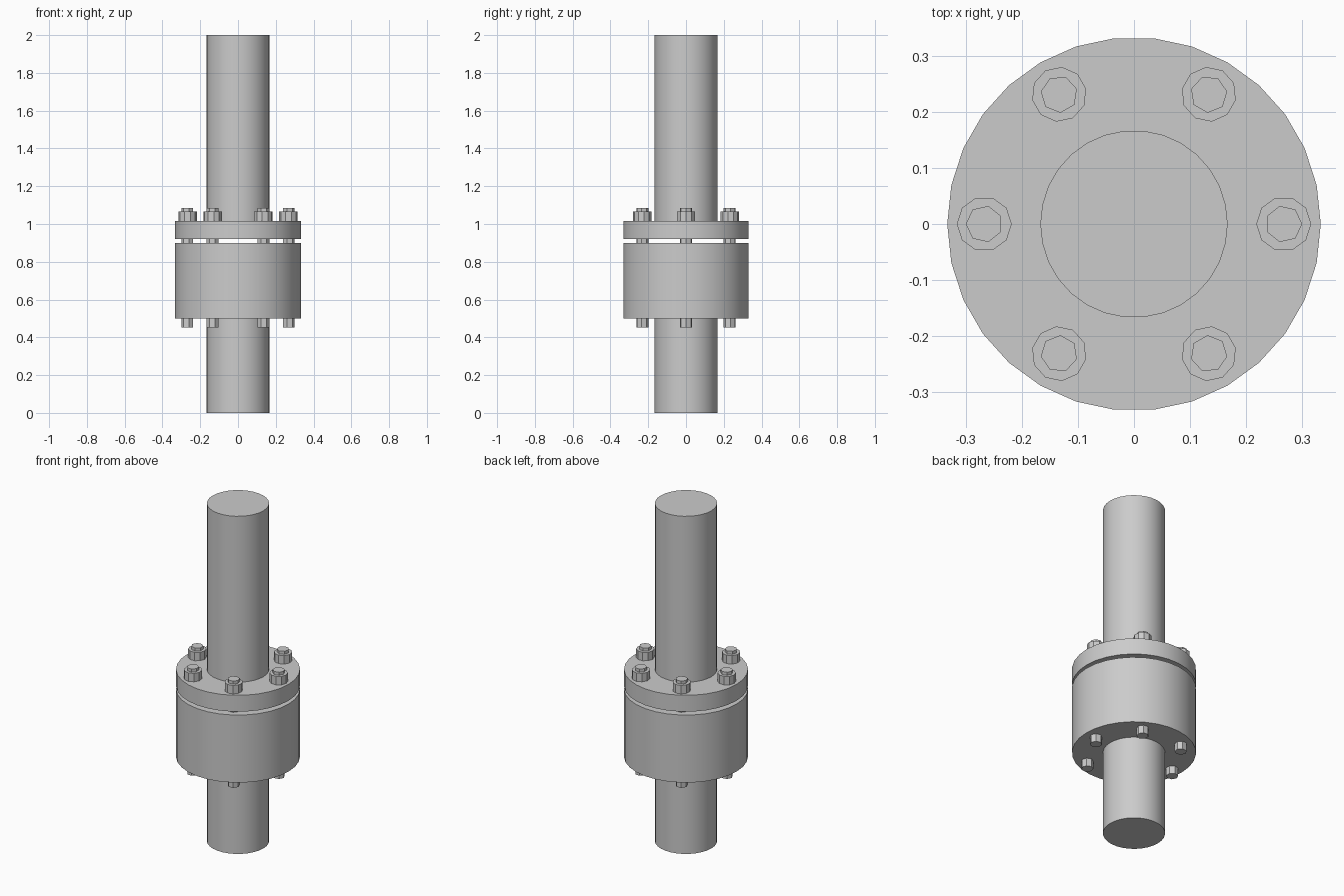
import bpy
from math import cos, sin, pi, radians

cube = bpy.data.objects.get("Cube")
if cube:
    bpy.data.objects.remove(cube, do_unlink=True)

# Single grey metal
metal = bpy.data.materials.new("grey metal")
metal.use_nodes = True
GREY = (0.6, 0.6, 0.6, 1)
metal.diffuse_color = GREY
metal.node_tree.nodes["Principled BSDF"].inputs["Base Color"].default_value = GREY


def prism(name, radius, bottom, top, sides, x=0, y=0, turn=0):
    """Capped cylinder from bottom to top, with its first corner at angle turn."""
    mesh = bpy.data.meshes.new(name)
    angles = [turn + 2 * pi * i / sides for i in range(sides)]
    verts = [(radius * cos(a), radius * sin(a), z)
             for z in (0, top - bottom) for a in angles]
    faces = [(i, (i + 1) % sides, sides + (i + 1) % sides, sides + i)
             for i in range(sides)]
    faces += [tuple(reversed(range(sides))), tuple(range(sides, 2 * sides))]
    mesh.from_pydata(verts, [], faces)
    mesh.materials.append(metal)
    obj = bpy.data.objects.new(name, mesh)
    obj.location = (x, y, bottom)
    bpy.context.collection.objects.link(obj)
    bpy.ops.object.select_all(action='DESELECT')
    obj.select_set(True)
    bpy.context.view_layer.objects.active = obj
    bpy.ops.object.shade_smooth_by_angle(angle=radians(30))
    return obj


# Pipes, thick body and flange plate
PIPE_R, FLANGE_R = 0.167, 0.333
prism("lower_pipe", PIPE_R, 0, 0.5, 30)
prism("body", FLANGE_R, 0.5, 0.9, 30)
prism("flange_plate", FLANGE_R, 0.92, 1.017, 30)
prism("upper_pipe", PIPE_R, 1.017, 2, 30)

# Ring of six bolts with nuts, crossing the open gap
for i in range(6):
    a = i * pi / 3
    x, y = 0.267 * cos(a), 0.267 * sin(a)
    prism(f"bolt_{i + 1}", 0.033, 0.453, 1.085, 7, x, y, a)
    prism(f"nut_{i + 1}", 0.049, 1.017, 1.067, 10, x, y, a)
